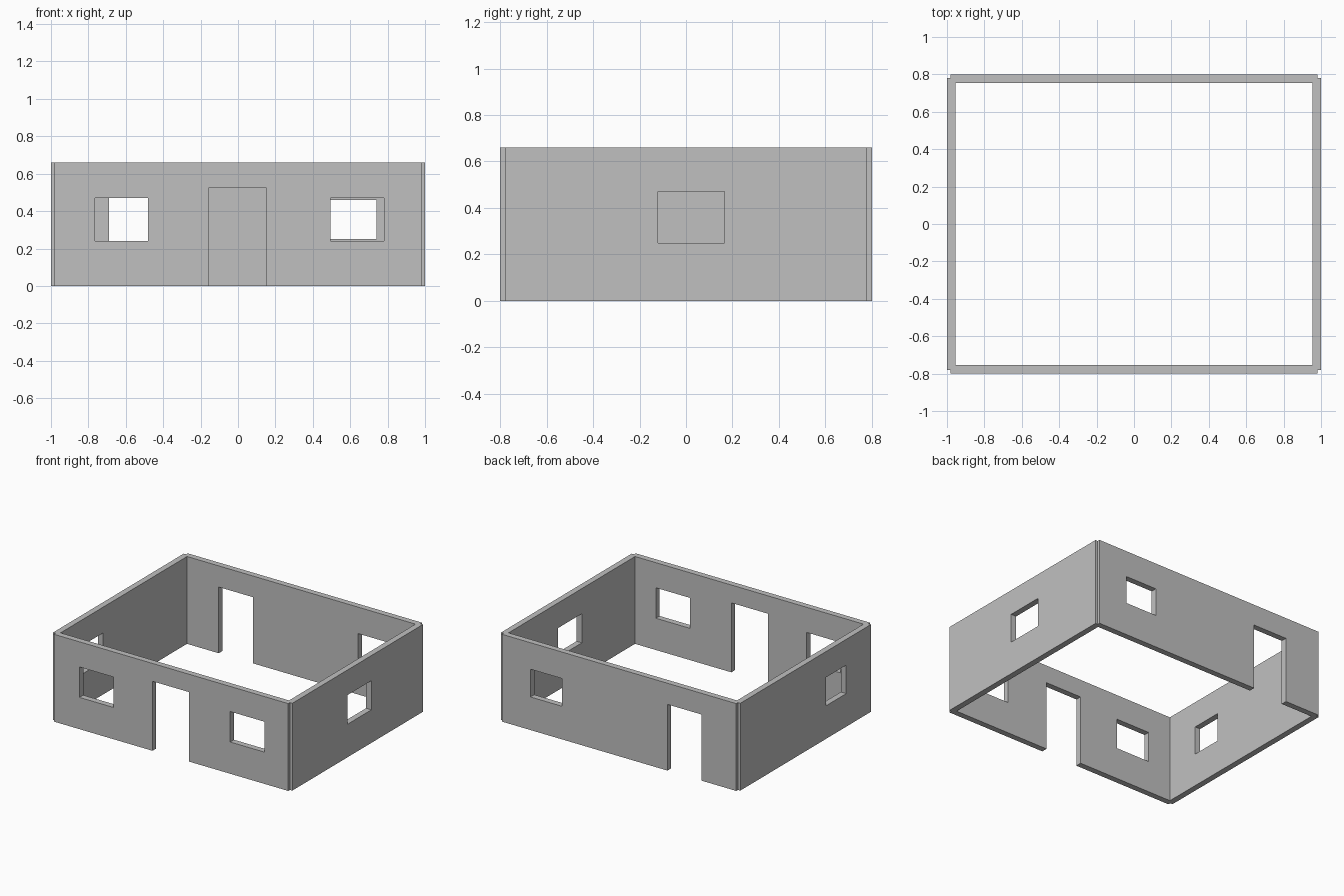
import bpy
import bmesh

if "Cube" in bpy.data.objects:
    bpy.data.objects.remove(bpy.data.objects["Cube"])

H = 0.66  # wall height

plaster = bpy.data.materials.new("grey plaster")
plaster.diffuse_color = (0.53, 0.53, 0.53, 1)
plaster.use_nodes = True
plaster.node_tree.nodes["Principled BSDF"].inputs["Base Color"].default_value = plaster.diffuse_color


def box(name, lo, hi):
    """Axis-aligned box from its low and high corners."""
    bm = bmesh.new()
    bmesh.ops.create_cube(bm, size=1)
    for v in bm.verts:
        for i in range(3):
            v.co[i] = lo[i] if v.co[i] < 0 else hi[i]
    me = bpy.data.meshes.new(name)
    bm.to_mesh(me)
    bm.free()
    ob = bpy.data.objects.new(name, me)
    bpy.context.collection.objects.link(ob)
    return ob


def apply_boolean(ob, other, operation):
    """Apply an exact boolean and remove the helper object."""
    mod = ob.modifiers.new(operation.lower(), 'BOOLEAN')
    mod.operation = operation
    mod.solver = 'EXACT'
    mod.object = other
    bpy.context.view_layer.objects.active = ob
    bpy.ops.object.modifier_apply(modifier=mod.name)
    bpy.data.objects.remove(other, do_unlink=True)


# front and back walls, with the side walls joined in at notched corners
walls = box("house_walls", (-0.98, -0.80, 0), (0.98, -0.755, H))
for name, lo, hi in (
    ("right_wall", (0.955, -0.78, 0), (1.0, 0.78, H)),
    ("back_wall", (-0.98, 0.755, 0), (0.98, 0.80, H)),
    ("left_wall", (-1.0, -0.78, 0), (-0.955, 0.78, H)),
):
    apply_boolean(walls, box(name, lo, hi), 'UNION')

# openings: wall side, start and end along the wall, bottom, top
openings = (
    ("front", -0.765, -0.48, 0.24, 0.47),   # left window
    ("front", 0.495, 0.78, 0.24, 0.47),     # right window
    ("front", -0.155, 0.15, -0.1, 0.525),   # front door
    ("back", -0.69, -0.405, -0.1, 0.50),    # back door
    ("back", 0.475, 0.74, 0.25, 0.46),      # back window
    ("right", -0.12, 0.165, 0.25, 0.47),    # right side window
    ("left", -0.485, -0.245, 0.25, 0.465),  # left side window
)
for side, a, b, z0, z1 in openings:
    if side in ("front", "back"):
        y = -0.78 if side == "front" else 0.78
        cutter = box("opening_cutter", (a, y - 0.1, z0), (b, y + 0.1, z1))
    else:
        x = -0.98 if side == "left" else 0.98
        cutter = box("opening_cutter", (x - 0.1, a, z0), (x + 0.1, b, z1))
    cutter.hide_render = True
    apply_boolean(walls, cutter, 'DIFFERENCE')

walls.data.materials.clear()
walls.data.materials.append(plaster)
for p in walls.data.polygons:
    p.material_index = 0
